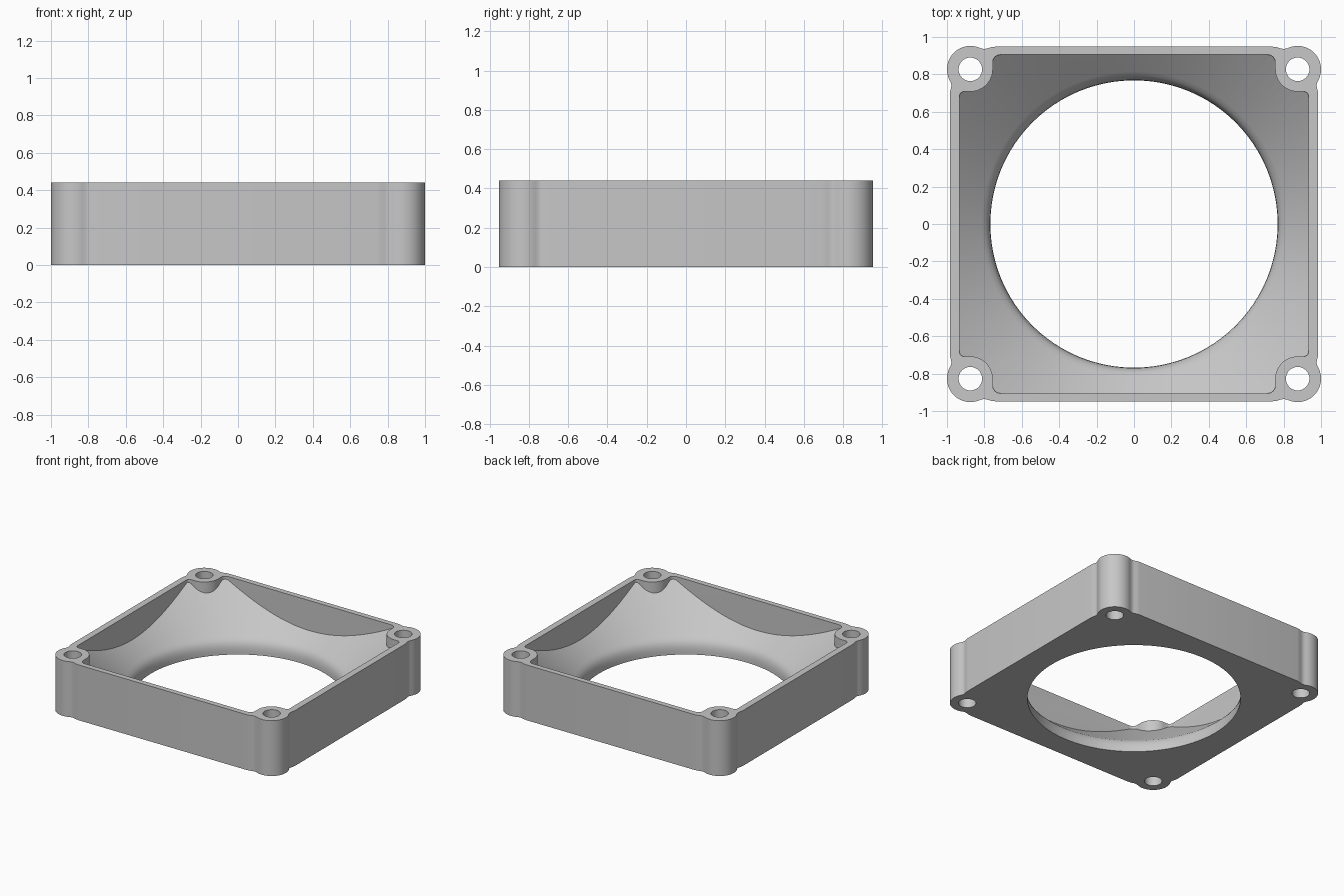
import bpy, bmesh
from math import sin, cos, pi, radians

HEIGHT = 0.44
HOLE_X, HOLE_Y = 0.875, 0.827

cube = bpy.data.objects.get("Cube")
if cube:
    bpy.data.objects.remove(cube, do_unlink=True)

grey = bpy.data.materials.new("light grey")
grey.use_nodes = True
grey.diffuse_color = (0.57, 0.57, 0.57, 1)
grey.node_tree.nodes["Principled BSDF"].inputs["Base Color"].default_value = (0.57, 0.57, 0.57, 1)


def arc(cx, cy, r, start, end, steps):
    angles = [radians(start + (end - start) * i / steps) for i in range(steps + 1)]
    return [(cx + r * cos(a), cy + r * sin(a)) for a in angles]


def mirrored(quarter):
    """Close a counter-clockwise quarter outline into a full symmetric loop."""
    half = quarter + [(-x, y) for x, y in reversed(quarter)]
    return half + [(-x, -y) for x, y in half]


def make_object(name, bm):
    bmesh.ops.recalc_face_normals(bm, faces=bm.faces)
    mesh = bpy.data.meshes.new(name)
    bm.to_mesh(mesh)
    bm.free()
    mesh.materials.append(grey)
    obj = bpy.data.objects.new(name, mesh)
    bpy.context.collection.objects.link(obj)
    return obj


def prism(name, outline, bottom, top):
    bm = bmesh.new()
    face = bm.faces.new([bm.verts.new((x, y, bottom)) for x, y in outline])
    side = bmesh.ops.extrude_face_region(bm, geom=[face])["geom"]
    verts = [v for v in side if isinstance(v, bmesh.types.BMVert)]
    bmesh.ops.translate(bm, verts=verts, vec=(0, 0, top - bottom))
    return make_object(name, bm)


def revolve(name, profile, segments):
    bm = bmesh.new()
    rings = [[bm.verts.new((r * cos(2 * pi * i / segments), r * sin(2 * pi * i / segments), z))
              for i in range(segments)] for r, z in profile]
    for low, high in zip(rings, rings[1:]):
        for i in range(segments):
            j = (i + 1) % segments
            bm.faces.new((low[i], low[j], high[j], high[i]))
    bm.faces.new(rings[0])
    bm.faces.new(rings[-1])
    return make_object(name, bm)


def combine(target, cutter, operation):
    """Apply a boolean and discard the cutter."""
    mod = target.modifiers.new("cut", "BOOLEAN")
    mod.operation, mod.solver, mod.object = operation, "EXACT", cutter
    bpy.context.view_layer.objects.active = target
    bpy.ops.object.modifier_apply(modifier=mod.name)
    bpy.data.objects.remove(cutter, do_unlink=True)


# Outer body: straight walls, shallow grooves and round corner posts
groove_side = [(0.985, 0.69), (0.983, 0.71), (0.978, 0.728), (0.976, 0.742), (0.979, 0.755)]
groove_back = [(0.815, 0.938), (0.80, 0.936), (0.785, 0.938), (0.765, 0.945), (0.74, 0.948)]
corner_post = arc(HOLE_X, HOLE_Y, 0.125, -28, 111, 24)
housing = prism("fan_duct_housing", mirrored(groove_side + corner_post + groove_back), 0, HEIGHT)

# Cavity: rectangular pocket that steps around each corner post
pocket = (arc(0.908, 0.683, 0.025, 0, 90, 6)
          + arc(HOLE_X, HOLE_Y + 0.001, 0.12, 270, 180, 16)
          + arc(0.715, 0.865, 0.04, 0, 90, 8))
cavity = prism("cavity_cutter", mirrored(pocket), -0.1, 0.5)

# Funnel: round throat blending into a cone
funnel_profile = [(0.768, -0.15), (0.768, 0.03), (0.771, 0.058), (0.779, 0.084),
                  (0.793, 0.106), (0.815, 0.125), (1.32, 0.55)]
funnel = revolve("funnel_cutter", funnel_profile, 128)
combine(cavity, funnel, "INTERSECT")
combine(housing, cavity, "DIFFERENCE")

# Screw holes through the corner posts
for sx in (-1, 1):
    for sy in (-1, 1):
        hole = prism("hole_cutter", arc(sx * HOLE_X, sy * HOLE_Y, 0.063, 0, 348.75, 31), -0.1, 0.6)
        combine(housing, hole, "DIFFERENCE")

bpy.ops.object.select_all(action="DESELECT")
housing.select_set(True)
bpy.context.view_layer.objects.active = housing
bpy.ops.object.shade_smooth_by_angle(angle=radians(30))
